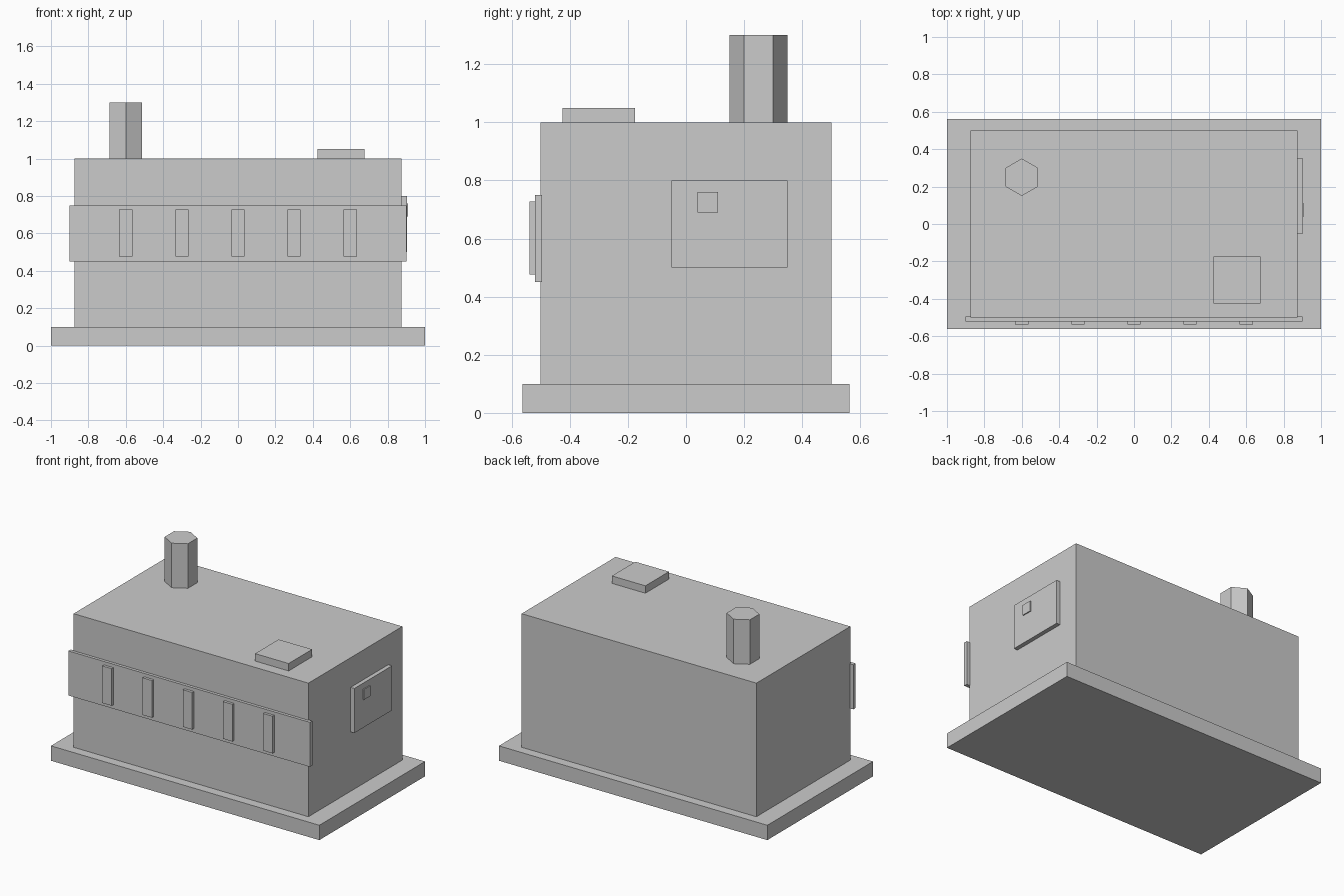
import bpy
import math

if "Cube" in bpy.data.objects:
    bpy.data.objects.remove(bpy.data.objects["Cube"])

grey = bpy.data.materials.new("plain_grey")
grey.diffuse_color = (0.6, 0.6, 0.6, 1.0)
grey.use_nodes = True
grey.node_tree.nodes["Principled BSDF"].inputs["Base Color"].default_value = grey.diffuse_color


def box(name, x, y, z):
    """Box given by its (min, max) range on each axis."""
    bpy.ops.mesh.primitive_cube_add(size=1, location=[sum(r) / 2 for r in (x, y, z)])
    ob = bpy.context.object
    ob.name = name
    ob.scale = [r[1] - r[0] for r in (x, y, z)]
    bpy.ops.object.transform_apply(location=False, rotation=False, scale=True)
    ob.data.materials.append(grey)
    return ob


# Plinth and main block
box("base_slab", (-1, 1), (-0.5625, 0.5625), (0, 0.1))
box("main_body", (-0.875, 0.875), (-0.5, 0.5), (0.1, 1.0))

# Front band with five upright strips
box("front_band", (-0.9, 0.9), (-0.52, -0.495), (0.45, 0.75))
for i in range(5):
    x = -0.6 + 0.3 * i
    box(f"band_strip_{i + 1}", (x - 0.035, x + 0.035), (-0.538, -0.515), (0.477, 0.727))

# Side panel with a small square knob
box("side_panel", (0.87, 0.903), (-0.05, 0.35), (0.5, 0.8))
box("panel_knob", (0.89, 0.91), (0.04, 0.11), (0.69, 0.76))

# Roof hatch
box("roof_hatch", (0.425, 0.675), (-0.425, -0.175), (1.0, 1.05))

# Six-sided chimney with corners pointing front and back
bpy.ops.mesh.primitive_cylinder_add(vertices=6, radius=0.1, depth=0.3, location=(-0.6, 0.25, 1.15))
chimney = bpy.context.object
chimney.name = "chimney"
chimney.data.materials.append(grey)
